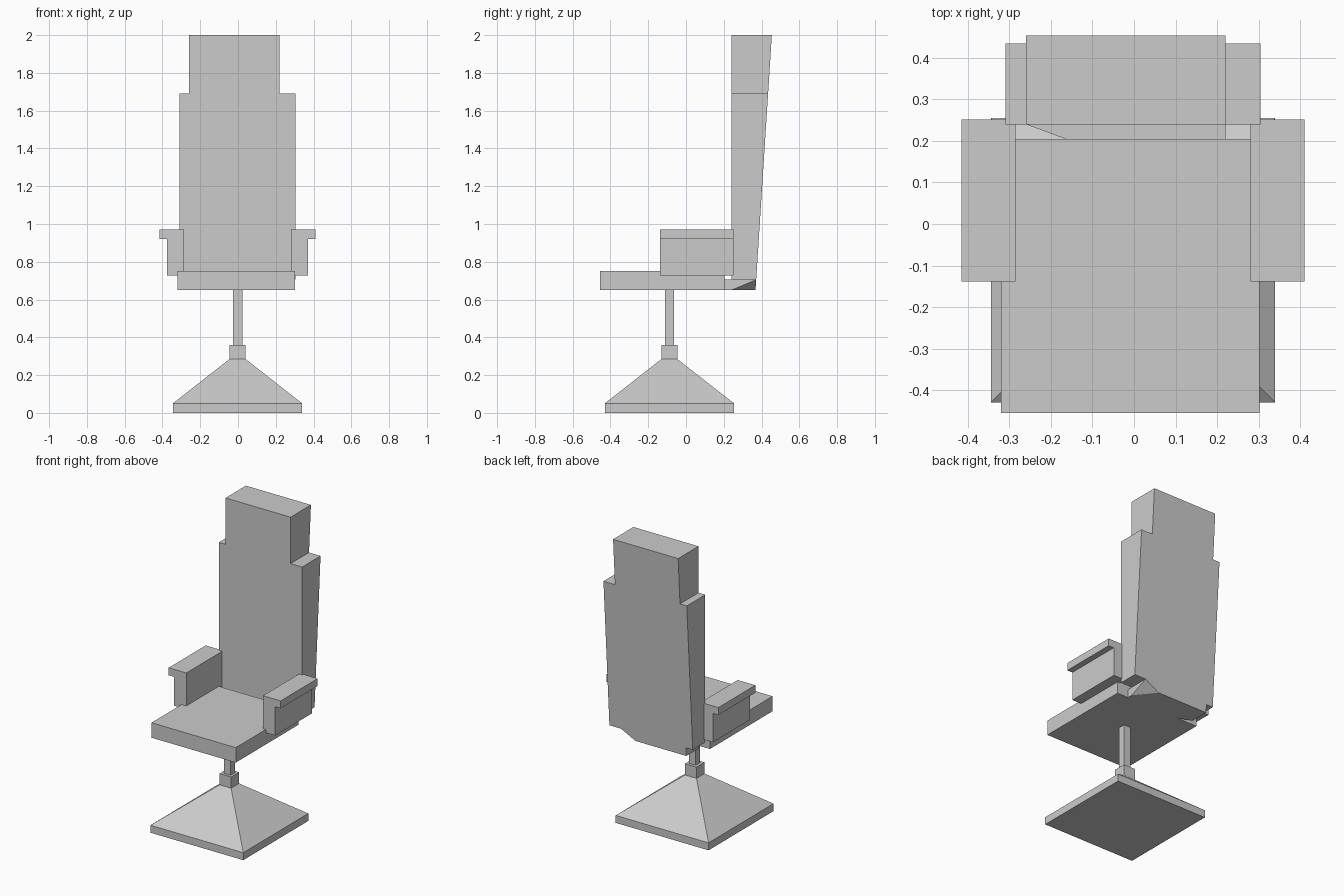
import bpy
import bmesh
from mathutils import Vector

if "Cube" in bpy.data.objects:
    bpy.data.objects.remove(bpy.data.objects["Cube"], do_unlink=True)

grey = bpy.data.materials.new("light grey")
grey.use_nodes = True
grey.diffuse_color = (0.6, 0.6, 0.6, 1)
grey.node_tree.nodes["Principled BSDF"].inputs["Base Color"].default_value = grey.diffuse_color


def rect(x0, x1, y0, y1, z):
    return [(x0, y0, z), (x1, y0, z), (x1, y1, z), (x0, y1, z)]


def loft(name, rings, cut=None):
    """Solid through stacked outlines, with an optional corner cut by three points."""
    bm = bmesh.new()
    loops = [[bm.verts.new(p) for p in ring] for ring in rings]
    count = len(loops[0])
    for low, high in zip(loops, loops[1:]):
        for i in range(count):
            j = (i + 1) % count
            bm.faces.new((low[i], low[j], high[j], high[i]))
    bm.faces.new(loops[0][::-1])
    bm.faces.new(loops[-1])
    if cut:
        a, b, c = map(Vector, cut)
        normal = (b - a).cross(c - a).normalized()
        if normal.z > 0:
            normal.negate()
        hit = bmesh.ops.bisect_plane(bm, geom=bm.verts[:] + bm.edges[:] + bm.faces[:],
                                     plane_co=a, plane_no=normal, clear_outer=True)
        edges = [e for e in hit["geom_cut"] if isinstance(e, bmesh.types.BMEdge)]
        bmesh.ops.contextual_create(bm, geom=edges)
    bmesh.ops.recalc_face_normals(bm, faces=bm.faces)
    mesh = bpy.data.meshes.new(name)
    bm.to_mesh(mesh)
    bm.free()
    mesh.materials.append(grey)
    obj = bpy.data.objects.new(name, mesh)
    bpy.context.collection.objects.link(obj)
    return obj


def box(name, x0, x1, y0, y1, z0, z1):
    return loft(name, [rect(x0, x1, y0, y1, z) for z in (z0, z1)])


def rear(z):
    """Depth of the leaning rear face at a height."""
    return 0.368 + (z - 0.65) * 0.064


def back(name, x0, x1, z0, z1, cut=None):
    return loft(name, [rect(x0, x1, 0.24, rear(z), z) for z in (z0, z1)], cut)


# Pedestal: square plate rising to a pyramid, collar and post
foot = (-0.345, 0.34, -0.43, 0.255)
collar = (-0.045, 0.04, -0.13, -0.046)
loft("base", [rect(*foot, 0), rect(*foot, 0.05), rect(*collar, 0.285)])
box("collar", *collar, 0.285, 0.36)
box("post", -0.026, 0.024, -0.112, -0.064, 0.36, 0.65)

# Seat cushion
box("seat", -0.32, 0.302, -0.455, 0.205, 0.65, 0.75)

# Link from the seat to the backrest, with one corner clipped
link = [(-0.16, 0.203), (0.22, 0.203), (0.22, 0.24), (-0.26, 0.24)]
loft("seat_link", [[(x, y, z) for x, y in link] for z in (0.65, 0.705)])

# Backrest: wide panel and narrower full-height centre with a clipped lower corner
back("backrest", -0.31, 0.305, 0.705, 1.69)
back("headrest", -0.26, 0.22, 1.69, 2.0)
back("backrest_foot", -0.26, 0.22, 0.65, 0.705,
     cut=[(0.22, 0.24, 0.65), (0.22, rear(0.705), 0.705), (0.115, rear(0.65), 0.65)])

# Armrests: upright panel with an outward overhanging pad
for side, s, inner in (("left", 1, 0.281), ("right", -1, 0.285)):
    for part, width, z0, z1 in (("panel", 0.09, 0.728, 0.92), ("pad", 0.13, 0.92, 0.97)):
        x0, x1 = sorted((s * inner, s * (inner + width)))
        box(side + "_arm_" + part, x0, x1, -0.138, 0.252, z0, z1)
